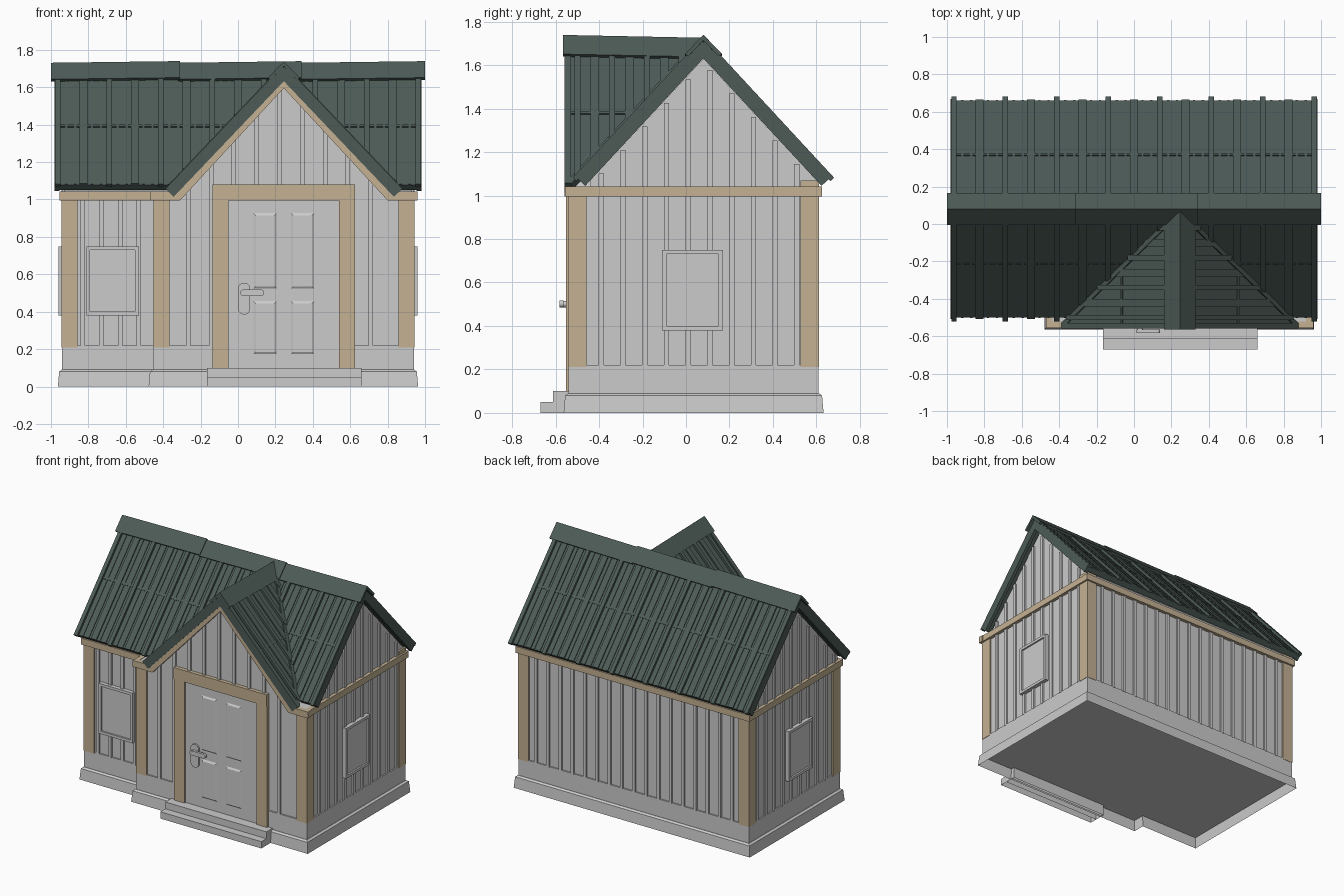
import bpy, bmesh, math
from mathutils import Vector

if "Cube" in bpy.data.objects:
    bpy.data.objects.remove(bpy.data.objects["Cube"])

def material(name, rgb):
    m = bpy.data.materials.new(name)
    m.diffuse_color = (*rgb, 1)
    m.use_nodes = True
    m.node_tree.nodes["Principled BSDF"].inputs["Base Color"].default_value = m.diffuse_color
    return m

GREEN = material("green_metal", (0.075, 0.105, 0.095))
TAN = material("tan_wood", (0.55, 0.44, 0.29))

def frame(o, a, b, n):
    return [Vector(v) for v in (o, a, b, n)]

O = (0, 0, 0)
TOP = frame(O, (1, 0, 0), (0, 1, 0), (0, 0, 1))
FRONT = frame(O, (1, 0, 0), (0, 0, 1), (0, -1, 0))
BACK = frame(O, (1, 0, 0), (0, 0, 1), (0, 1, 0))
RIGHT = frame(O, (0, 1, 0), (0, 0, 1), (1, 0, 0))
LEFT = frame(O, (0, 1, 0), (0, 0, 1), (-1, 0, 0))

def rect(x0, x1, y0, y1, i=0):
    return [(x0+i, y0+i), (x1-i, y0+i), (x1-i, y1-i), (x0+i, y1-i)]

def stadium(x0, x1, y0, y1, n=8):
    r = min(x1-x0, y1-y0)/2
    pts = []
    for k in range(4*n):
        t = 2*math.pi*(k+0.5)/(4*n)
        c, s = math.cos(t), math.sin(t)
        pts.append(((x1-r if c > 0 else x0+r)+r*c, (y1-r if s > 0 else y0+r)+r*s))
    return pts

def prism(F, pts, lo, hi, pts2=None, bottom=True):
    return (F, pts, lo, hi, pts2 or pts, bottom)

def part(name, prisms, mat=None):
    bm = bmesh.new()
    for F, pts, lo, hi, pts2, bottom in prisms:
        o, a, b, n = F
        v0 = [bm.verts.new(o+a*p+b*q+n*lo) for p, q in pts]
        v1 = [bm.verts.new(o+a*p+b*q+n*hi) for p, q in pts2]
        for i in range(len(pts)):
            j = (i+1) % len(pts)
            bm.faces.new((v0[i], v0[j], v1[j], v1[i]))
        bm.faces.new(v1)
        if bottom:
            bm.faces.new(v0[::-1])
    bmesh.ops.recalc_face_normals(bm, faces=bm.faces)
    me = bpy.data.meshes.new(name)
    bm.to_mesh(me)
    bm.free()
    ob = bpy.data.objects.new(name, me)
    bpy.context.collection.objects.link(ob)
    if mat:
        me.materials.append(mat)
    return ob

# Footprint outline grown by o
def outline(o):
    return [(-.93-o, -.44-o), (-.445-o, -.44-o), (-.445-o, -.53-o),
            (.93+o, -.53-o), (.93+o, .60+o), (-.93-o, .60+o)]

CX, CY = .245, .08          # wing ridge x, main ridge y
MS, WS = 1.08, 1.05         # roof slopes
APEX = 1.705

# Foundation: hollow underneath, like the steps
part("plinth", [prism(TOP, outline(.033), 0, .08, outline(.026), False),
                prism(TOP, outline(.026), .08, .09, outline(.012), False)])
part("skirt", [prism(TOP, outline(.01), .09, .22, None, False)])
part("steps", [prism(TOP, rect(-.165, .66, -.67, -.55), 0, .05, None, False),
               prism(TOP, rect(-.165, .66, -.612, -.53), 0, .1, None, False)])

# Walls with gables
part("main_walls", [prism(RIGHT, [(-.44, .1), (.60, .1), (.60, 1.07), (CY, 1.63), (-.44, 1.07)], -.93, .93)])
part("wing_walls", [prism(FRONT, [(-.445, .1), (.93, .1), (.93, 1.04), (CX+.57, 1.04), (CX, 1.635),
                                  (CX-.57, 1.04), (-.445, 1.04)], .40, .53)])

# Battens on every wall
def battens(F, plane, xs, z0, z1):
    return [prism(F, rect(x-.012, x+.012, z0(x), z1(x)), plane-.005, plane+.012) for x in xs]

low = lambda x: .215
side_top = lambda y: 1.61-MS*abs(y-CY)
wing_top = lambda x: 1.61-WS*abs(x-CX) if abs(x-CX) < .55 else 1.0
side_ys = [-.39+.1*k for k in range(10)]
part("battens",
     battens(FRONT, .44, [-.83+.1*k for k in range(4)], low, lambda x: 1.0)
     + battens(FRONT, .53, [.1+.122*k for k in range(-3, 6)],
               lambda x: 1.08 if -.14 < x < .63 else .215, wing_top)
     + battens(BACK, .60, [-.8+.1*k for k in range(17)], low, lambda x: 1.03)
     + battens(RIGHT, .93, side_ys, low, side_top)
     + battens(LEFT, .93, side_ys, low, side_top))

# Corner posts
H = .0425
part("corner_posts", [prism(TOP, rect(x-H, x+H, y-H, y+H), .21, z) for x, y, z in
     [(-.9, -.41, 1.0), (-.9, .57, 1.07), (.9, .57, 1.07), (.9, -.5, 1.0), (-.41, -.5, 1.0)]], TAN)

# Eave beams
part("eave_beams", [prism(TOP, r, .995, 1.042) for r in
     [rect(-.955, .955, .59, .625), rect(-.955, -.92, -.465, .59), rect(.92, .955, -.53, .59),
      rect(-.92, -.47, -.465, -.43), rect(-.47, -.435, -.53, -.43)]], TAN)

# Wing gable boards, mirrored about the wing ridge
rake = [(-.715, .995), (-.555, .995), (0, 1.595), (0, 1.65), (-.575, 1.042), (-.715, 1.042)]
part("gable_boards", [prism(FRONT, [(CX+s*x, z) for x, z in rake], .52, .556) for s in (1, -1)], TAN)

# Door with frame, panels and handle
part("door_frame", [prism(FRONT, r, .51, d) for r, d in
     [(rect(-.135, -.05, .1, 1.0), .553), (rect(.54, .625, .1, 1.0), .553),
      (rect(-.135, .625, .995, 1.08), .558)]], TAN)
part("door", [prism(FRONT, rect(-.05, .54, .1, .995), .52, .54)])
part("door_panels", [prism(FRONT, rect(x, x+.13, z0, z1), .538, .548, rect(x, x+.13, z0, z1, .015))
                     for x in (.08, .28) for z0, z1 in ((.17, .46), (.52, .93))])
part("door_handle", [prism(FRONT, stadium(0, .065, .385, .555), .538, .552),
                     prism(FRONT, stadium(.018, .048, .485, .515), .55, .57),
                     prism(FRONT, stadium(.012, .14, .485, .518), .564, .582)])

# Windows: border bars and recessed pane
def window(name, F, x0, x1, d):
    z0, z1, w = .38, .75, .02
    bars = [rect(x0, x1, z0, z0+w), rect(x0, x1, z1-w, z1),
            rect(x0, x0+w, z0+w, z1-w), rect(x1-w, x1, z0+w, z1-w)]
    part(name, [prism(F, b, d-.005, d+.03) for b in bars]
         + [prism(F, rect(x0, x1, z0, z1, w), d-.005, d+.018)])

window("front_window", FRONT, -.81, -.53, .44)
window("right_window", RIGHT, -.11, .17, .93)
window("left_window", LEFT, -.11, .17, .93)

# Roof planes: frame origin on the ridge, second axis runs down the slope
def slope_frame(o, along, down, m):
    k = math.sqrt(1+m*m)
    d = Vector(down)
    return frame(o, along, (d+Vector((0, 0, -m)))/k, (d*m+Vector((0, 0, 1)))/k), k

MAIN_RUN, WING_RUN, XE, YF = .58, .625, .98, -.56
V = MS/WS                   # valley sideways offset per unit of main run
MF, MK = slope_frame((0, CY, APEX), (1, 0, 0), (0, -1, 0), MS)
MB, _ = slope_frame((0, CY, APEX), (1, 0, 0), (0, 1, 0), MS)
WL, WK = slope_frame((CX, 0, APEX), (0, 1, 0), (-1, 0, 0), WS)
WR, _ = slope_frame((CX, 0, APEX), (0, 1, 0), (1, 0, 0), WS)

def down(pts, k):
    return [(a, s*k) for a, s in pts]

R, M2 = MAIN_RUN, MAIN_RUN/2
main_left = down([(-XE, 0), (CX, 0), (CX-V*R, R), (-XE, R)], MK)
main_right = down([(CX, 0), (XE, 0), (XE, R), (CX+V*R, R)], MK)
main_back = down(rect(-XE, XE, 0, R), MK)
wing_poly = down([(YF, 0), (CY, 0), (CY-WING_RUN/V, WING_RUN), (YF, WING_RUN)], WK)
part("main_roof", [prism(MF, main_left, -.04, 0), prism(MF, main_right, -.04, 0),
                   prism(MB, main_back, -.04, 0)], GREEN)
part("wing_roof", [prism(F, wing_poly, -.04, 0) for F in (WL, WR)], GREEN)

# Standing ribs, stopped at the valleys
ribs = []
for i in range(15):
    x = -.963+.1376*i
    w, h, extra = (.014, .018, .008) if i % 2 == 0 else (.022, .009, 0)
    run = min(R, abs(x-CX)/V)
    if run > .05:
        ribs.append(prism(MF, down(rect(x-w, x+w, 0, run+(extra if run == R else 0)), MK), -.005, h))
    ribs.append(prism(MB, down(rect(x-w, x+w, 0, R+extra), MK), -.005, h))
    for e in (-.045, .045):
        if abs(x+e) < XE:
            run = min(R, abs(x+e-CX)/V)
            for F, r in ((MF, run), (MB, R)):
                if r > .05:
                    ribs.append(prism(F, down(rect(x+e-.006, x+e+.006, 0, r), MK), -.005, .005))
part("main_roof_ribs", ribs, GREEN)
ribs = []
for i in range(7):
    y = -.50+.08*i
    w, h = (.014, .016) if i % 2 == 0 else (.02, .008)
    for F in (WL, WR):
        ribs.append(prism(F, down(rect(y-w, y+w, 0, min(WING_RUN, (CY-y)*V)), WK), -.005, h))
part("wing_roof_ribs", ribs, GREEN)

# Sheet laps halfway down
lap = lambda F, a0, a1, s, k: prism(F, rect(a0, a1, s*k-.008, s*k+.008), -.005, .006)
part("roof_laps", [lap(MB, -XE, XE, M2, MK), lap(MF, -XE, CX-V*M2, M2, MK), lap(MF, CX+V*M2, XE, M2, MK),
                   lap(WL, YF, CY-.31/V, .31, WK), lap(WR, YF, CY-.31/V, .31, WK)], GREEN)

# Edge flashing on the gable ends
edges = [prism(F, rect(a, a+.025, 0, R*MK), -.05, .012) for F in (MF, MB) for a in (-XE, XE-.025)]
edges += [prism(F, rect(YF, YF+.03, 0, WING_RUN*WK), -.05, .012) for F in (WL, WR)]
part("roof_edge_flashing", edges, GREEN)

# Valley strips
strip = down([(CY, .0), (CY-WING_RUN/V, WING_RUN), (CY-WING_RUN/V-.03, WING_RUN), (CY-.03, 0)], WK)
part("valley_strips", [prism(F, strip, -.005, .01) for F in (WL, WR)], GREEN)

# Ridge caps: overlapping, slightly tilted lengths
cap = [(-.085, 0), (0, .088), (.085, 0), (.07, -.012), (0, .062), (-.07, -.012)]
caps = [prism(frame((x0, CY, 1.643), (0, 1, 0), (0, 0, 1), (1, 0, .013)), cap, 0, x1-x0)
        for x0, x1 in ((-1, -.31), (-.32, .34), (.33, 1))]
caps.append(prism(frame((CX, .07, 1.638), (1, 0, 0), (0, 0, 1), (0, -1, .02)), cap, 0, .635))
part("ridge_caps", caps, GREEN)
